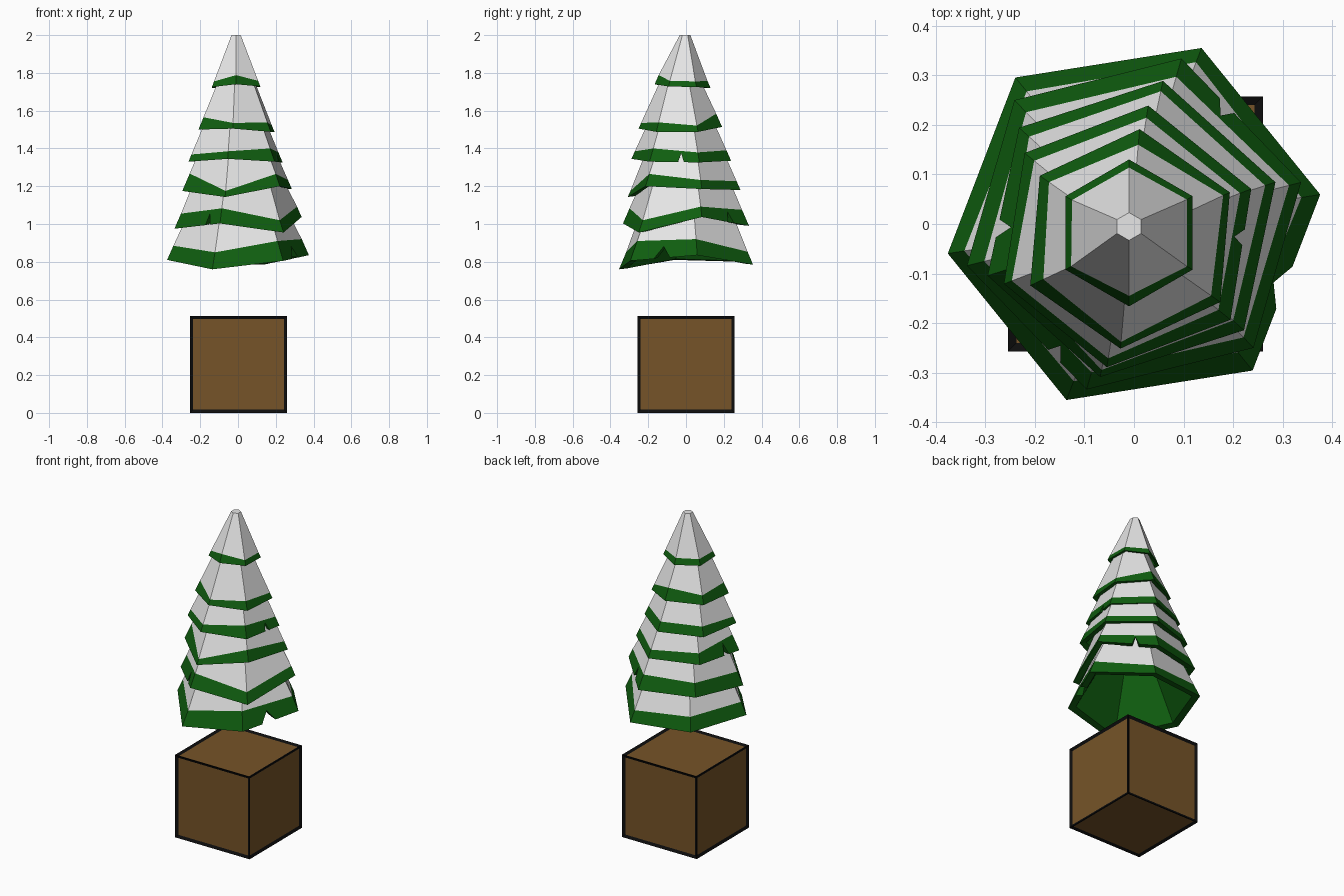
import bpy, bmesh, math
from mathutils import Vector

if "Cube" in bpy.data.objects:
    bpy.data.objects.remove(bpy.data.objects["Cube"])


def material(name, rgb):
    m = bpy.data.materials.new(name)
    m.diffuse_color = (*rgb, 1)
    m.use_nodes = True
    m.node_tree.nodes["Principled BSDF"].inputs["Base Color"].default_value = m.diffuse_color
    return m


GREEN = material("pine green", (0.005, 0.115, 0.005))
SNOW = material("snow white", (0.8, 0.8, 0.8))
BROWN = material("crate brown", (0.18, 0.088, 0.021))
BLACK = material("frame black", (0.004, 0.004, 0.004))


def finish(bm, name, mats):
    bmesh.ops.recalc_face_normals(bm, faces=bm.faces)
    me = bpy.data.meshes.new(name)
    bm.to_mesh(me)
    bm.free()
    for m in mats:
        me.materials.append(m)
    ob = bpy.data.objects.new(name, me)
    bpy.context.collection.objects.link(ob)


def crate(size=0.514, edge=0.024):
    bm = bmesh.new()
    bmesh.ops.create_cube(bm, size=size)
    bmesh.ops.translate(bm, verts=bm.verts, vec=(0.003, 0, size / 2))
    panels = list(bm.faces)
    bmesh.ops.inset_individual(bm, faces=panels, thickness=edge, depth=-0.008)
    for f in panels:
        f.material_index = 1
    finish(bm, "base_crate", [BLACK, BROWN])


def tier(name, cx, cy, radius, rot, rims, bands, notches=(), top=None):
    """Hollow six-sided skirt: uneven rim, green band, snow above, V-shaped notches."""
    mean = sum(rims) / 6
    tx, ty, tz, tr = top or (cx, cy, mean + 0.34, radius - 0.153)
    slope = (radius - tr) / (tz - mean)

    def corner(x, y, r, z, k):
        a = math.radians(rot + 60 * k)
        return Vector((x + r * math.cos(a), y + r * math.sin(a), z))

    n = range(6)
    rim = [corner(cx, cy, radius, rims[k], k) for k in n]
    band = [corner(cx, cy, radius - slope * bands[k], rims[k] + bands[k], k) for k in n]
    tip = [corner(tx, ty, tr, tz, k) for k in n]
    inner = [corner(cx, cy, radius - 0.1 * radius - 0.008, rims[k] + 0.005, k) for k in n]
    roof = [corner(tx, ty, tr * 0.75, tz - 0.05, k) for k in n]
    # outline stations: (edge, position along it, notch rise)
    stations = []
    for k in n:
        stations.append((k, 0, 0))
        for edge, t, w, rise in notches:
            if edge == k:
                stations += [(k, t - w, 0), (k, t, rise), (k, t + w, 0)]

    def ring(pts, above=None):
        out = []
        for k, t, rise in stations:
            p = pts[k].lerp(pts[(k + 1) % 6], t)
            if above:
                p = p.lerp(above[k].lerp(above[(k + 1) % 6], t), rise)
            out.append(bm.verts.new(p))
        return out

    bm = bmesh.new()
    rings = [ring(roof), ring(inner, [p + Vector((0, 0, 0.07)) for p in inner]),
             ring(rim, band), ring(band), ring(tip)]
    for i in range(4):
        a, b = rings[i], rings[i + 1]
        for j in range(len(a)):
            q = (j + 1) % len(a)
            f = bm.faces.new((a[j], a[q], b[q], b[j]))
            f.material_index = 1 if i == 3 else 0
    bm.faces.new(rings[0])
    bm.faces.new(rings[4]).material_index = 1
    finish(bm, name, [GREEN, SNOW])


crate()

# Branch tiers from the tip down; corners run from the right round the back
tier("tier_1_tip", -0.01, -0.018, 0.148, 30,
     (1.725, 1.72, 1.72, 1.725, 1.74, 1.728),
     (0.03, 0.037, 0.035, 0.03, 0.048, 0.03), top=(-0.01, -0.005, 2.0, 0.028))
tier("tier_2", -0.008, -0.03, 0.222, 25,
     (1.488, 1.514, 1.505, 1.5, 1.505, 1.488),
     (0.033, 0.07, 0.05, 0.065, 0.03, 0.05))
tier("tier_3", -0.013, -0.025, 0.267, 21,
     (1.326, 1.335, 1.33, 1.33, 1.345, 1.33),
     (0.053, 0.055, 0.055, 0.038, 0.04, 0.07), [(5, 0.63, 0.06, 0.8)])
tier("tier_4", -0.005, -0.01, 0.305, 18,
     (1.185, 1.18, 1.18, 1.175, 1.143, 1.2),
     (0.048, 0.047, 0.06, 0.092, 0.032, 0.065), [(2, 0.68, 0.06, 0.8)])
tier("tier_5", 0, 0, 0.347, 14,
     (1.037, 0.99, 1.0, 0.975, 1.003, 0.955),
     (0.055, 0.085, 0.075, 0.08, 0.08, 0.065),
     [(0, 0.62, 0.06, 0.8), (3, 0.73, 0.05, 0.75)])
tier("tier_6_lowest", 0, 0, 0.38, 9,
     (0.835, 0.785, 0.8, 0.81, 0.76, 0.805),
     (0.085, 0.068, 0.08, 0.075, 0.09, 0.105), [(5, 0.47, 0.12, 0.65)])
